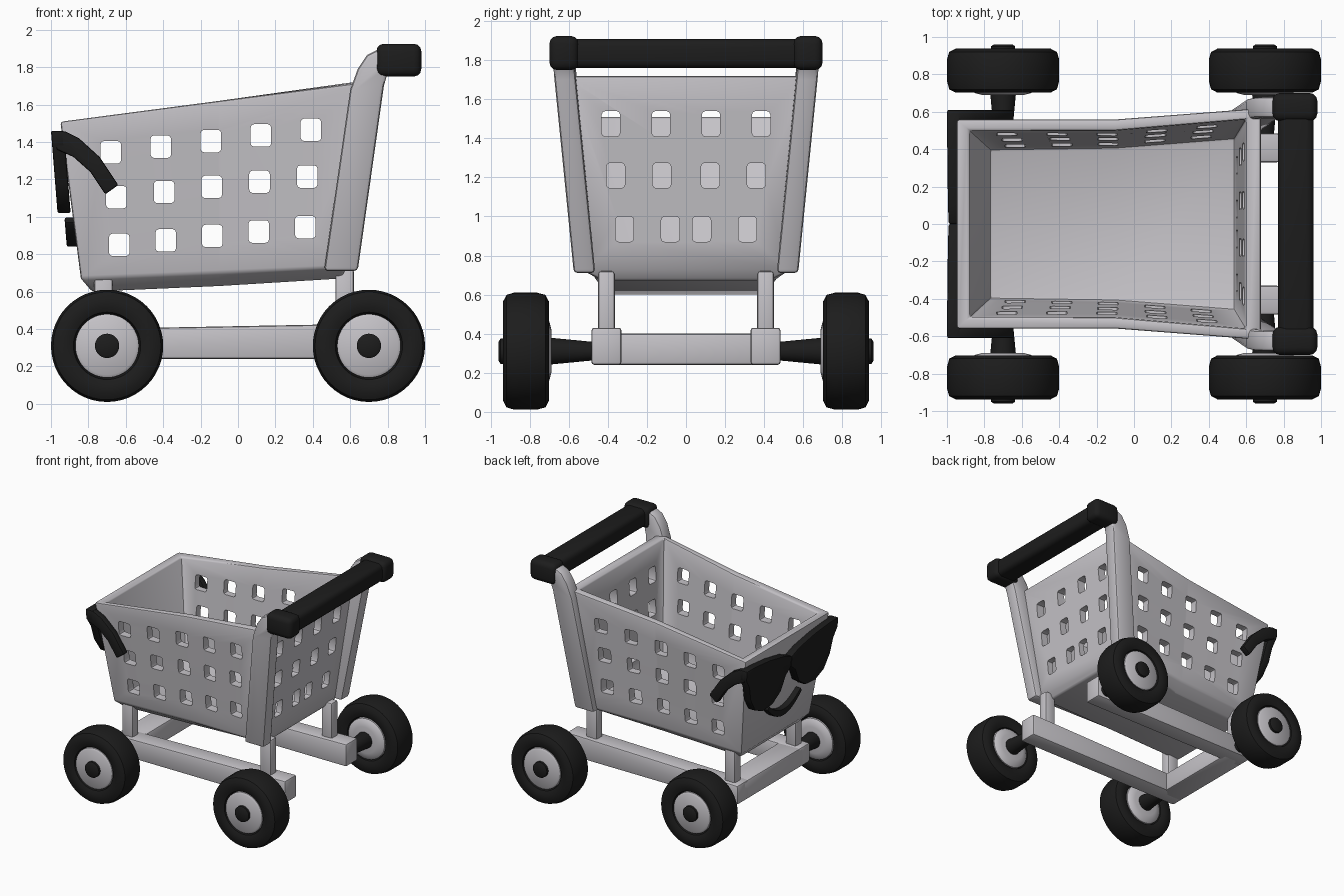
import bpy
import bmesh
import math
from mathutils import Vector

cube = bpy.data.objects.get("Cube")
if cube:
    bpy.data.objects.remove(cube, do_unlink=True)


def material(name, rgb, rough):
    m = bpy.data.materials.new(name)
    m.use_nodes = True
    m.diffuse_color = (*rgb, 1)
    bsdf = m.node_tree.nodes["Principled BSDF"]
    bsdf.inputs["Base Color"].default_value = (*rgb, 1)
    bsdf.inputs["Roughness"].default_value = rough
    return m


GREY = material("light grey plastic", (0.56, 0.545, 0.575), 0.5)
BLACK = material("black rubber", (0.012, 0.012, 0.012), 0.6)


def finish(name, bm, mat, bevel=0, segments=2, cutter=None):
    """Turn a bmesh into an object, bake its modifiers and smooth it by angle."""
    bmesh.ops.recalc_face_normals(bm, faces=bm.faces)
    mesh = bpy.data.meshes.new(name)
    bm.to_mesh(mesh)
    bm.free()
    ob = bpy.data.objects.new(name, mesh)
    bpy.context.collection.objects.link(ob)
    mesh.materials.append(mat)
    if bevel:
        mod = ob.modifiers.new("bevel", 'BEVEL')
        mod.width, mod.segments = bevel, segments
        mod.limit_method, mod.angle_limit = 'ANGLE', math.radians(35)
    if cutter:
        mod = ob.modifiers.new("holes", 'BOOLEAN')
        mod.object, mod.operation, mod.solver = cutter, 'DIFFERENCE', 'EXACT'
    if ob.modifiers:
        deps = bpy.context.evaluated_depsgraph_get()
        ob.data = bpy.data.meshes.new_from_object(ob.evaluated_get(deps))
        ob.modifiers.clear()
        ob.data.name = name
    ob.data.polygons.foreach_set("use_smooth", [True] * len(ob.data.polygons))
    ob.data.set_sharp_from_angle(angle=math.radians(35))
    return ob


def loft(rings):
    """Closed solid through rings of equal length."""
    bm = bmesh.new()
    loops = [[bm.verts.new(p) for p in ring] for ring in rings]
    n = len(loops[0])
    for a, b in zip(loops, loops[1:]):
        for i in range(n):
            j = (i + 1) % n
            bm.faces.new((a[i], a[j], b[j], b[i]))
    bm.faces.new(loops[0])
    bm.faces.new(loops[-1])
    return bm


def add_box(bm, lo, hi):
    lo, hi = Vector(lo), Vector(hi)
    verts = bmesh.ops.create_cube(bm, size=1)["verts"]
    for v in verts:
        v.co = (lo + hi) / 2 + v.co * (hi - lo)


def box(name, lo, hi, mat, bevel=0.015, segments=2):
    bm = bmesh.new()
    add_box(bm, lo, hi)
    return finish(name, bm, mat, bevel, segments)


def sided(name, s):
    return ("left_" if s > 0 else "right_") + name


# Basket: lofted tub, each ring given by nose, middle and rear points (x, half width, z)
def basket_ring(nose, middle, rear):
    side = [nose, middle, rear]
    return side + [(x, -y, z) for x, y, z in reversed(side)]


tub = loft([
    basket_ring((-0.78, 0.38, 0.60), (-0.1, 0.39, 0.63), (0.55, 0.42, 0.67)),
    basket_ring((-0.84, 0.46, 0.67), (-0.1, 0.48, 0.70), (0.58, 0.54, 0.73)),
    basket_ring((-0.95, 0.56, 1.51), (-0.1, 0.56, 1.62), (0.68, 0.62, 1.72)),
    basket_ring((-0.88, 0.50, 1.51), (-0.1, 0.50, 1.62), (0.60, 0.56, 1.72)),
    basket_ring((-0.77, 0.40, 0.73), (-0.1, 0.41, 0.75), (0.54, 0.46, 0.77)),
])

# Hole cutters: five columns through both sides, four through the rear wall
cut = bmesh.new()
SIDE_ROWS = [(-0.68, 0.39, 1.345, 1.465), (-0.65, 0.37, 1.105, 1.215), (-0.635, 0.36, 0.85, 0.945)]
for x0, x1, z0, z1 in SIDE_ROWS:
    for i in range(5):
        x, z = x0 + (x1 - x0) * i / 4, z0 + (z1 - z0) * i / 4
        add_box(cut, (x - 0.055, -1, z - 0.06), (x + 0.055, 1, z + 0.06))
for z, outer, inner in [(1.475, 0.385, 0.128), (1.21, 0.36, 0.124), (0.935, 0.315, 0.08)]:
    for y in (-outer, -inner, inner, outer):
        add_box(cut, (0.48, y - 0.047, z - 0.065), (1, y + 0.047, z + 0.065))
cutter = finish("hole_cutter", cut, GREY, 0.018, 2)
cutter.hide_render = True
finish("basket", tub, GREY, 0.015, 2, cutter)
bpy.data.objects.remove(cutter, do_unlink=True)

# Rear pillars: side profile, leaning outwards as they rise
PILLAR = [(0.46, 0.71), (0.64, 0.71), (0.78, 1.70), (0.80, 1.77), (0.86, 1.78),
          (0.86, 1.90), (0.76, 1.90), (0.69, 1.865), (0.64, 1.79), (0.60, 1.68)]
for s in (-1, 1):
    rings = []
    for offset in (-0.055, 0.055):
        rings.append([(x, s * (0.52 + (min(z, 1.76) - 0.71) * 0.1 + offset), z) for x, z in PILLAR])
    finish(sided("pillar", s), loft(rings), GREY, 0.02)

# Handle bar with thicker end grips
box("handle_bar", (0.77, -0.6, 1.76), (0.96, 0.6, 1.91), BLACK, 0.04, 3)
for s in (-1, 1):
    box(sided("handle_grip", s), (0.74, min(s * 0.55, s * 0.7), 1.75),
        (0.98, max(s * 0.55, s * 0.7), 1.925), BLACK, 0.04, 3)

# Sunglasses: two lenses joined at the bridge, following the nose wall slope
LENS = [(0, 1.36), (0.1, 1.40), (0.3, 1.44), (0.5, 1.46), (0.61, 1.46), (0.61, 1.38),
        (0.56, 1.30), (0.53, 1.18), (0.46, 1.07), (0.35, 1.02), (0.22, 1.03),
        (0.12, 1.10), (0.06, 1.22), (0, 1.27)]
ARM = [(-0.98, 1.46), (-0.92, 1.455), (-0.85, 1.42), (-0.74, 1.32), (-0.64, 1.17),
       (-0.71, 1.12), (-0.79, 1.24), (-0.88, 1.32), (-0.97, 1.36)]


def nose_plate(name, outline, front, thick):
    rings = [[(front + d + (1.46 - z) * 0.08, y, z) for y, z in outline] for d in (0, thick)]
    return finish(name, loft(rings), BLACK, 0.01)


for s in (-1, 1):
    nose_plate(sided("lens", s), [(s * y, z) for y, z in LENS], -1.0, 0.07)
    rings = [[(x, s * y, z) for x, z in ARM] for y in (0.555, 0.61)]
    finish(sided("glasses_arm", s), loft(rings), BLACK, 0.01)

# Smile: crescent plate under the glasses
steps = [i / 6 - 1 for i in range(13)]
smile = [(0.21 * t, 0.90 + 0.10 * t * t) for t in steps]
smile += [(0.23 * t, 0.84 + 0.13 * t * t) for t in reversed(steps)]
nose_plate("smile", smile, -0.965, 0.07)

# Chassis: two side rails, a nose crossbar and four posts up to the basket
box("nose_crossbar", (-0.82, -0.4, 0.24), (-0.62, 0.4, 0.40), GREY)
for s in (-1, 1):
    y0, y1 = sorted((s * 0.33, s * 0.485))
    rail = [[(x, y, z) for x, z in ((-0.82, 0.24), (0.78, 0.24), (0.78, 0.43), (-0.82, 0.40))]
            for y in (y0, y1)]
    finish(sided("rail", s), loft(rail), GREY, 0.015)
    y0, y1 = sorted((s * 0.365, s * 0.45))
    for end, x in (("nose", -0.72), ("rear", 0.57)):
        box(sided(end + "_post", s), (x - 0.05, y0, 0.35), (x + 0.05, y1, 0.72), GREY)

# Wheels: turned profiles (radius, distance from the centre line)
TIRE = [(0.17, 0.89), (0.18, 0.925), (0.21, 0.937), (0.255, 0.937), (0.288, 0.92), (0.30, 0.88),
        (0.30, 0.765), (0.288, 0.72), (0.255, 0.703), (0.21, 0.703), (0.18, 0.715), (0.17, 0.75)]
HUB = [(0.155, 0.93), (0.17, 0.92), (0.17, 0.715), (0.15, 0.70), (0.11, 0.69)]
AXLE = [(0.05, 0.96), (0.065, 0.95), (0.065, 0.71), (0.068, 0.69), (0.045, 0.45)]


def turned(name, profile, x, s, mat):
    angles = [math.tau * i / 48 for i in range(48)]
    rings = [[(x + r * math.cos(a), s * y, 0.31 + r * math.sin(a)) for a in angles]
             for r, y in profile]
    return finish(name, loft(rings), mat)


for s in (-1, 1):
    for end, x in (("nose", -0.7), ("rear", 0.7)):
        for part, profile, mat in (("tire", TIRE, BLACK), ("hub", HUB, GREY), ("axle", AXLE, BLACK)):
            turned(sided(end + "_" + part, s), profile, x, s, mat)
